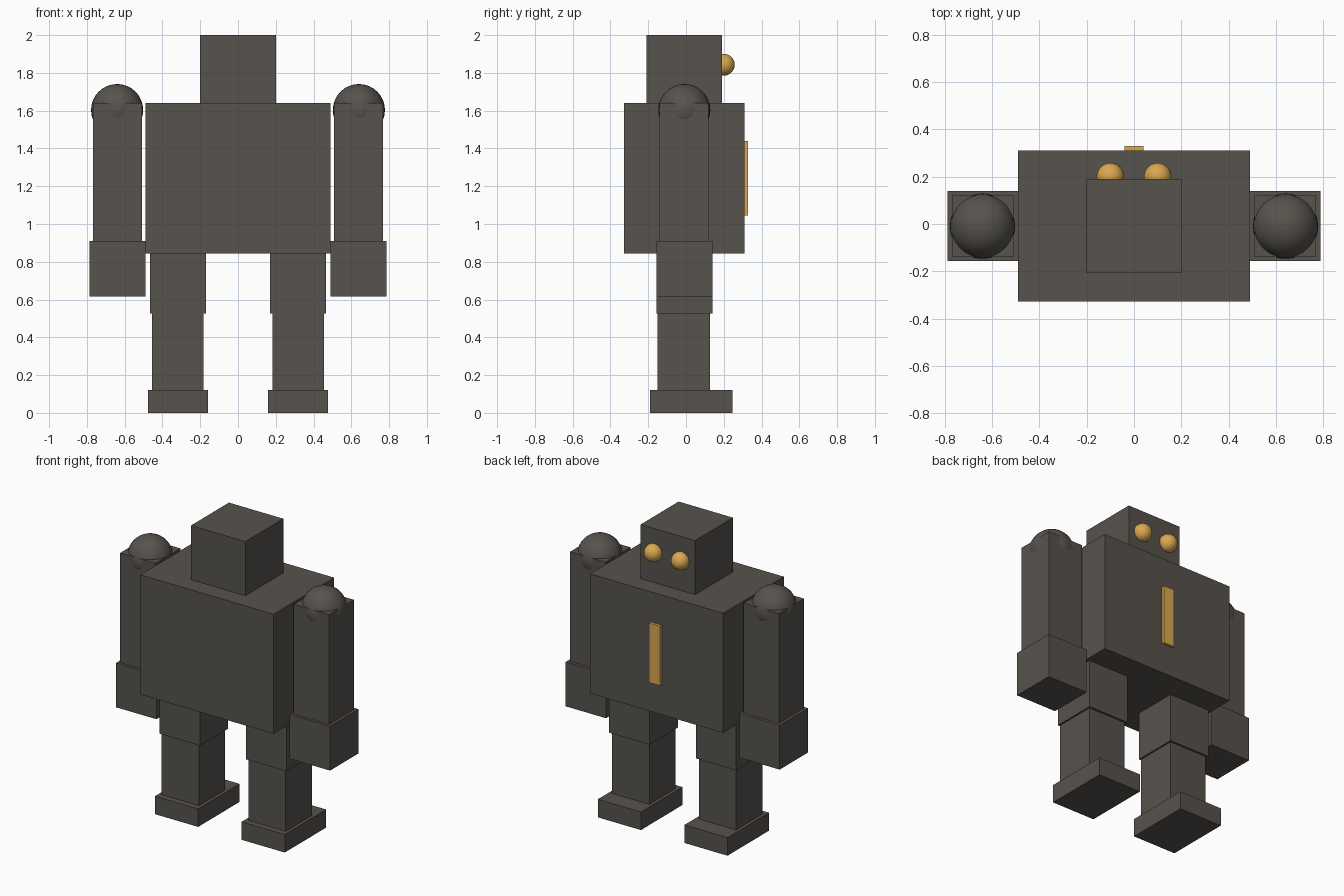
import bpy

if "Cube" in bpy.data.objects:
    bpy.data.objects.remove(bpy.data.objects["Cube"])

def material(name, rgb):
    m = bpy.data.materials.new(name)
    m.diffuse_color = (*rgb, 1)
    m.use_nodes = True
    m.node_tree.nodes["Principled BSDF"].inputs["Base Color"].default_value = m.diffuse_color
    return m

GREY = material("dark warm grey", (0.095, 0.086, 0.074))
GOLD = material("amber gold", (0.70, 0.39, 0.085))

def box(name, x, y, z, mat=GREY):
    """Box from (min, max) ranges on each axis."""
    mid = [(a + b) / 2 for a, b in (x, y, z)]
    bpy.ops.mesh.primitive_cube_add(size=1, location=mid)
    ob = bpy.context.object
    ob.name = name
    ob.scale = [b - a for a, b in (x, y, z)]
    bpy.ops.object.transform_apply(location=False, rotation=False, scale=True)
    ob.data.materials.append(mat)

def ball(name, centre, radius, mat=GREY):
    bpy.ops.mesh.primitive_uv_sphere_add(segments=32, ring_count=16, radius=radius, location=centre)
    ob = bpy.context.object
    ob.name = name
    bpy.ops.object.shade_smooth()
    ob.data.materials.append(mat)

# Body core
box("torso", (-0.49, 0.49), (-0.327, 0.31), (0.845, 1.64))
box("head", (-0.2, 0.2), (-0.208, 0.19), (1.64, 2.0))
box("chest_plate", (-0.04, 0.04), (0.31, 0.329), (1.045, 1.44), GOLD)

# Limbs: name, x range on the positive side, y range, z range
LIMBS = [
    ("arm", (0.508, 0.768), (-0.14, 0.12), (0.91, 1.64)),
    ("hand", (0.49, 0.787), (-0.157, 0.14), (0.615, 0.91)),
    ("thigh", (0.17, 0.467), (-0.157, 0.14), (0.525, 0.845)),
    ("shin", (0.182, 0.456), (-0.15, 0.126), (0.12, 0.525)),
    ("foot", (0.16, 0.477), (-0.19, 0.245), (0.0, 0.12)),
]
for side, s in (("right", 1), ("left", -1)):
    for name, x, y, z in LIMBS:
        box(f"{side}_{name}", sorted((s * x[0], s * x[1])), y, z)
    ball(f"{side}_shoulder", (s * 0.64, -0.009, 1.603), 0.138)
    ball(f"{side}_eye", (s * 0.1, 0.2, 1.843), 0.058, GOLD)
